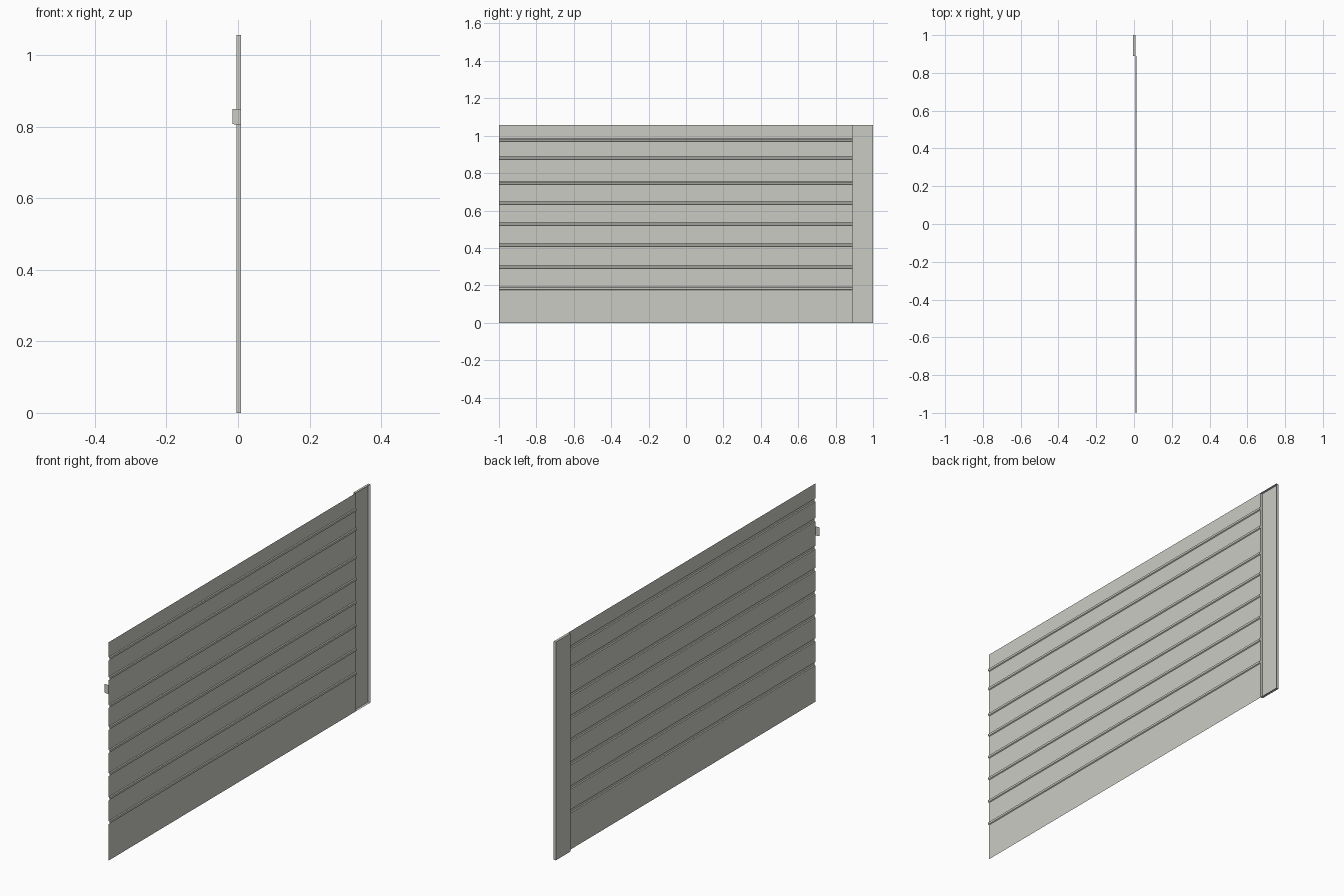
import bpy

if "Cube" in bpy.data.objects:
    bpy.data.objects.remove(bpy.data.objects["Cube"])

H = 1.056            # panel height
X_BACK, X_FACE, X_RIDGE = -0.004, 0.008, 0.012
Y0, Y_POST, Y1 = -1.0, 0.89, 1.0

grey = bpy.data.materials.new("light_grey")
grey.diffuse_color = (0.60, 0.60, 0.56, 1)
grey.use_nodes = True
grey.node_tree.nodes["Principled BSDF"].inputs["Base Color"].default_value = grey.diffuse_color


def make(name, verts, faces):
    me = bpy.data.meshes.new(name)
    me.from_pydata(verts, [], faces)
    me.materials.append(grey)
    ob = bpy.data.objects.new(name, me)
    bpy.context.collection.objects.link(ob)
    return ob


# Siding: a thin sheet profile with a small ridge at every board joint
profile = [(X_FACE, 0)]
for z in (0.184, 0.299, 0.416, 0.528, 0.64, 0.746, 0.88, 0.976):
    profile += [(X_FACE, z - 0.008), (X_RIDGE, z - 0.005),
                (X_RIDGE, z + 0.005), (X_FACE, z + 0.008)]
profile.append((X_FACE, H))
n = len(profile)
verts = [(x, y, z) for y in (Y0, Y_POST) for x, z in profile]
make("siding", verts, [(i, n + i, n + i + 1, i + 1) for i in range(n - 1)])

# Corner post: a shallow tray, open toward +x
verts = [(x, y, z) for x in (X_BACK, X_FACE)
         for y, z in ((Y_POST, 0), (Y1, 0), (Y1, H), (Y_POST, H))]
make("corner_post", verts,
     [(0, 3, 2, 1)] + [(i, (i + 1) % 4, (i + 1) % 4 + 4, i + 4) for i in range(4)])

# Small flat tab at the free end
tab = [(-0.015, 0.849), (-0.015, 0.808), (-0.005, 0.805),
       (X_FACE, 0.805), (X_FACE, 0.849)]
make("end_tab", [(x, Y0, z) for x, z in tab], [(0, 1, 2, 3, 4)])
